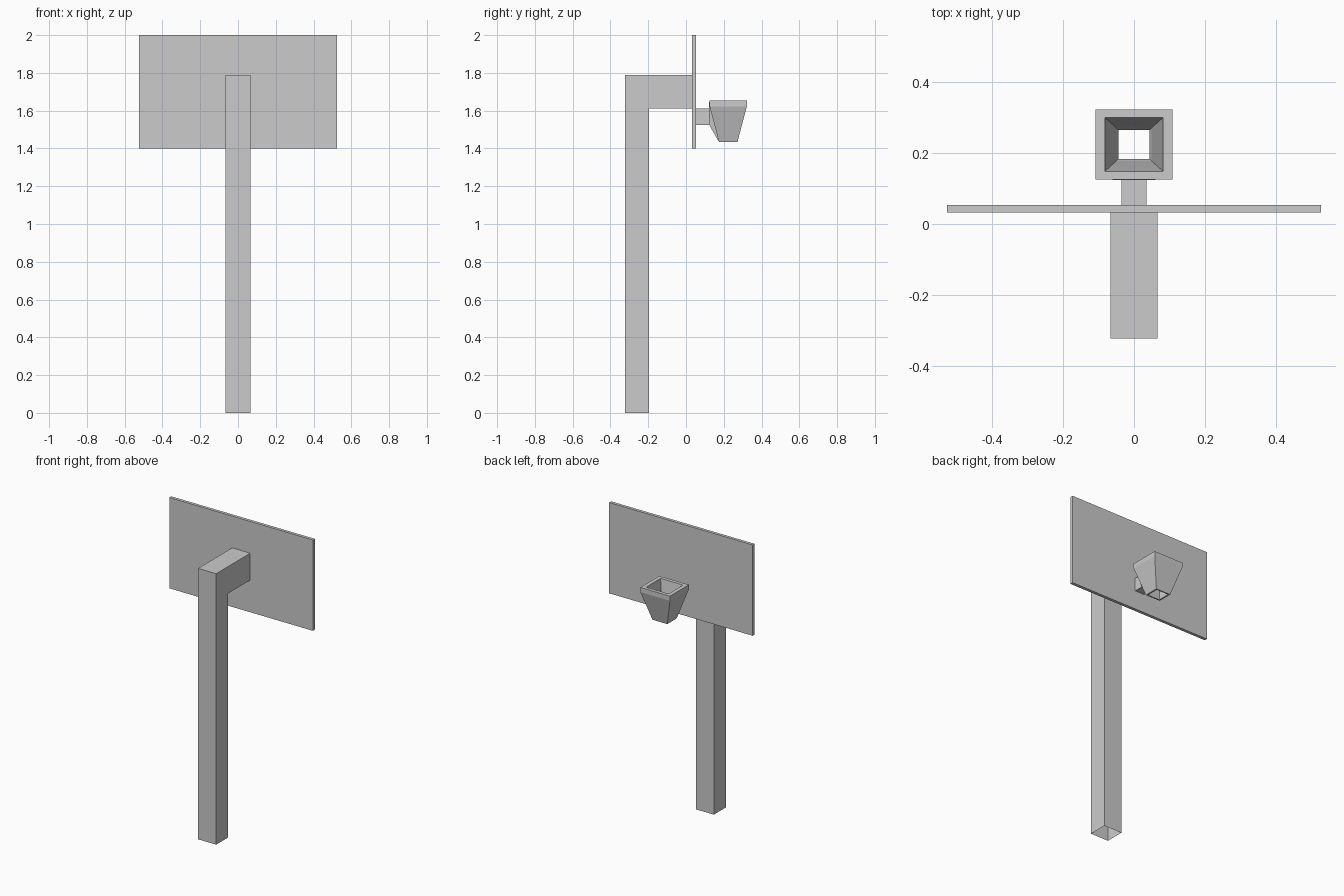
import bpy, bmesh

if "Cube" in bpy.data.objects:
    bpy.data.objects.remove(bpy.data.objects["Cube"])


def make_object(name, bm):
    bmesh.ops.recalc_face_normals(bm, faces=bm.faces)
    mesh = bpy.data.meshes.new(name)
    bm.to_mesh(mesh)
    bm.free()
    obj = bpy.data.objects.new(name, mesh)
    bpy.context.collection.objects.link(obj)
    return obj


def extrude_x(name, profile, widths, open_edges=()):
    """Side profile of (y, z) points spanned across x; one half width per point."""
    bm = bmesh.new()
    sides = [[bm.verts.new((s * w, y, z)) for (y, z), w in zip(profile, widths)]
             for s in (-1, 1)]
    n = len(profile)
    for side in sides:
        bm.faces.new(side)
    for i in range(n):
        if i not in open_edges:
            j = (i + 1) % n
            bm.faces.new((sides[0][i], sides[0][j], sides[1][j], sides[1][i]))
    return make_object(name, bm)


def box(name, half_x, y0, y1, z0, z1):
    return extrude_x(name, [(y0, z0), (y1, z0), (y1, z1), (y0, z1)], [half_x] * 4)


def square_ring(name, center_y, sections):
    """Closed rectangular tube through (half_x, half_y, z) sections."""
    bm = bmesh.new()
    rings = [[bm.verts.new((sx * hx, center_y + sy * hy, z))
              for sx, sy in ((-1, -1), (1, -1), (1, 1), (-1, 1))]
             for hx, hy, z in sections]
    for a, b in zip(rings, rings[1:] + rings[:1]):
        for i in range(4):
            j = (i + 1) % 4
            bm.faces.new((a[i], a[j], b[j], b[i]))
    return make_object(name, bm)


# Post with its arm, open at the foot
post = [(-0.322, 0), (-0.197, 0), (-0.197, 1.612), (0.033, 1.612),
        (0.033, 1.79), (-0.322, 1.79)]
extrude_x("post_and_arm", post, [0.066] * 6, open_edges=(0,))

# Backboard
box("backboard", 0.525, 0.033, 0.053, 1.40, 2.0)

# Bracket between board and basket
box("bracket", 0.035, 0.053, 0.124, 1.525, 1.612)

# Tapered support wedge against the basket
extrude_x("basket_support",
          [(0.123, 1.645), (0.123, 1.525), (0.173, 1.437), (0.129, 1.62)],
          [0.06, 0.05, 0.04, 0.06])

# Basket: upright rim, tapered outer walls, tapered hollow inside
square_ring("basket", 0.2235, [
    (0.108, 0.0985, 1.653), (0.108, 0.0985, 1.622), (0.054, 0.049, 1.435),
    (0.044, 0.041, 1.435), (0.050, 0.047, 1.455), (0.082, 0.0755, 1.653)])
